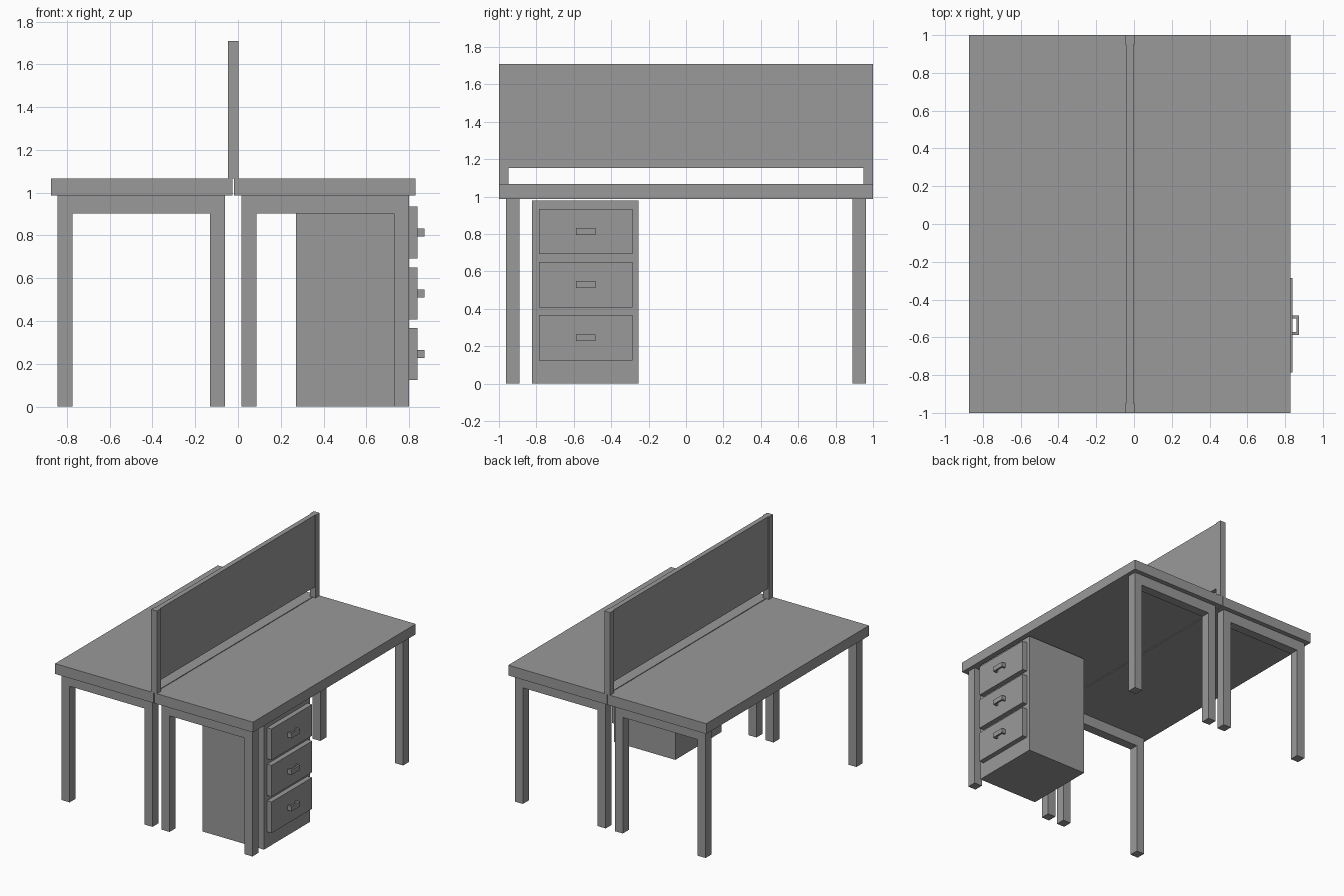
import bpy, bmesh
from mathutils import Vector

if "Cube" in bpy.data.objects:
    bpy.data.objects.remove(bpy.data.objects["Cube"])

CX = -0.0225  # mirror plane between the two desks

grey = bpy.data.materials.new("dark_grey")
grey.diffuse_color = (0.32, 0.32, 0.32, 1)
grey.use_nodes = True
grey.node_tree.nodes["Principled BSDF"].inputs["Base Color"].default_value = grey.diffuse_color


def box(name, x, y, z):
    bm = bmesh.new()
    bmesh.ops.create_cube(bm, size=1)
    for v in bm.verts:
        v.co = Vector([a[0] + (c + 0.5) * (a[1] - a[0]) for c, a in zip(v.co, (x, y, z))])
    return finish(name, bm)


def prism(name, profile, depth):
    """Extrude a closed 3D outline along the depth vector."""
    bm = bmesh.new()
    face = bm.faces.new([bm.verts.new(p) for p in profile])
    ext = bmesh.ops.extrude_face_region(bm, geom=[face])
    moved = [g for g in ext["geom"] if isinstance(g, bmesh.types.BMVert)]
    bmesh.ops.translate(bm, verts=moved, vec=depth)
    return finish(name, bm)


def finish(name, bm):
    bmesh.ops.recalc_face_normals(bm, faces=bm.faces)
    mesh = bpy.data.meshes.new(name)
    bm.to_mesh(mesh)
    bm.free()
    mesh.materials.append(grey)
    obj = bpy.data.objects.new(name, mesh)
    bpy.context.collection.objects.link(obj)
    return obj


def arch(a0, a1, b0, b1, t, s):
    """U-shaped outline: legs of width t, crossbar of thickness s."""
    return [(a0, b0), (a0 + t, b0), (a0 + t, b1 - s), (a1 - t, b1 - s),
            (a1 - t, b0), (a1, b0), (a1, b1), (a0, b1)]


# Two desks, each with a top and a leg frame at both ends
for side, s in (("left", -1), ("right", 1)):
    box(side + "_desktop", sorted((CX + s * 0.003, CX + s * 0.852)), (-1, 1), (0.987, 1.067))
    x0, x1 = sorted((CX + s * 0.039, CX + s * 0.821))
    for end, y in (("front", -0.963), ("back", 0.89)):
        outline = [(x, y, z) for x, z in arch(x0, x1, 0, 0.987, 0.069, 0.084)]
        prism(f"{side}_{end}_leg_frame", outline, (0, 0.073, 0))

# Divider screen held between two posts
for end, y in (("front", (-1, -0.95)), ("back", (0.95, 1))):
    box(end + "_divider_post", (CX - 0.025, CX + 0.025), y, (1.067, 1.71))
box("divider_panel", (CX - 0.019, CX + 0.019), (-0.95, 0.95), (1.152, 1.71))

# Drawer cabinet with three drawer fronts and loop handles
box("drawer_cabinet", (0.271, 0.80), (-0.823, -0.255), (0, 0.978))
for i in range(3):
    z = 0.124 + i * 0.284
    box(f"drawer_front_{i + 1}", (0.80, 0.839), (-0.786, -0.286), (z, z + 0.243))
    loop = [(x, y, z + 0.103) for y, x in arch(-0.588, -0.485, 0.839, 0.873, 0.015, 0.013)]
    prism(f"drawer_handle_{i + 1}", loop, (0, 0, 0.037))
